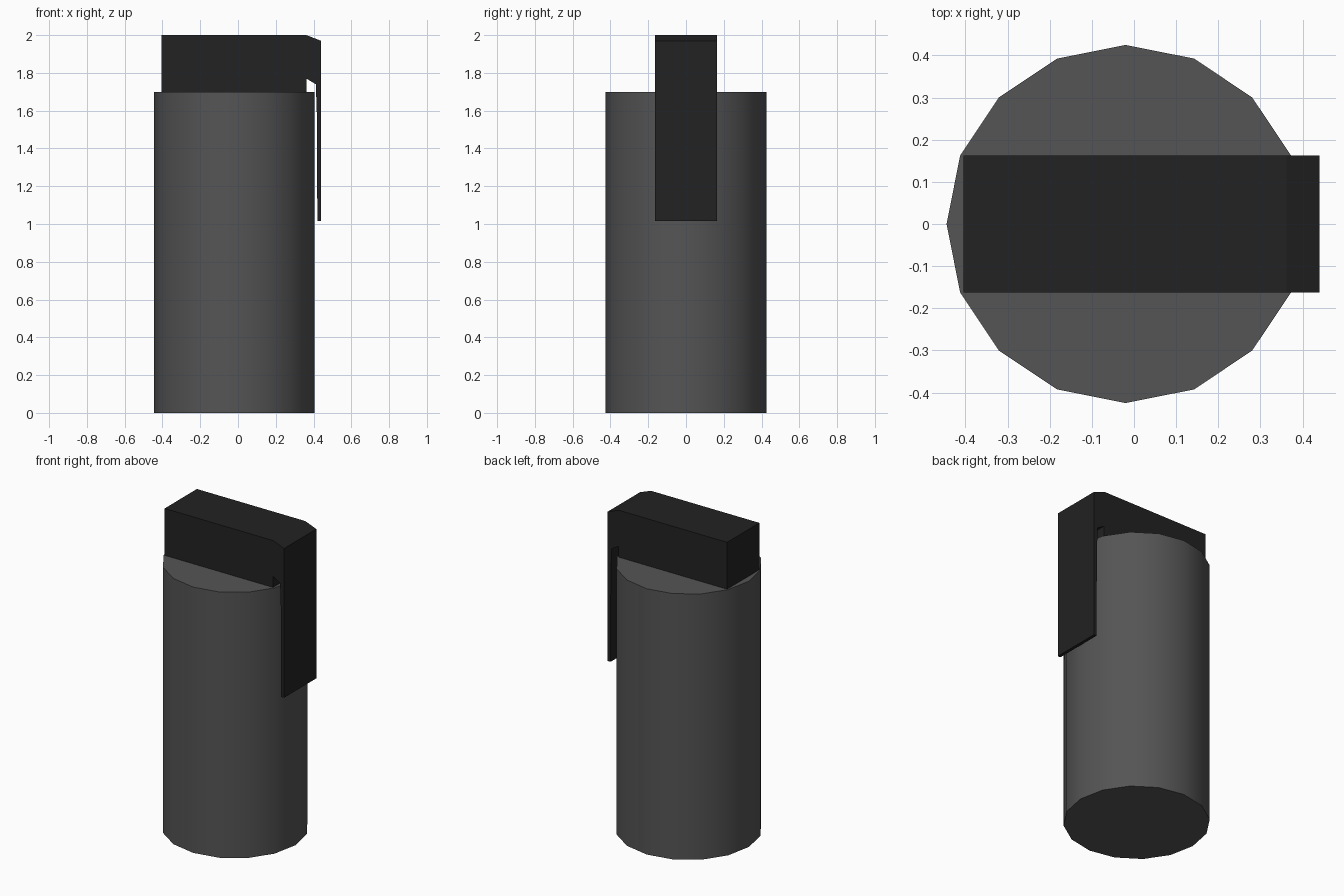
import bpy, bmesh

if "Cube" in bpy.data.objects:
    bpy.data.objects.remove(bpy.data.objects["Cube"])


def material(name, value):
    mat = bpy.data.materials.new(name)
    mat.diffuse_color = (value, value, value, 1)
    mat.use_nodes = True
    mat.node_tree.nodes["Principled BSDF"].inputs["Base Color"].default_value = mat.diffuse_color
    return mat


def extrude_profile(name, profile, half_width, mat):
    """Extrude an x-z outline symmetrically along y."""
    bm = bmesh.new()
    face = bm.faces.new([bm.verts.new((x, -half_width, z)) for x, z in profile])
    ext = bmesh.ops.extrude_face_region(bm, geom=[face], use_keep_orig=True)
    verts = [g for g in ext["geom"] if isinstance(g, bmesh.types.BMVert)]
    bmesh.ops.translate(bm, verts=verts, vec=(0, 2 * half_width, 0))
    bmesh.ops.recalc_face_normals(bm, faces=bm.faces)
    mesh = bpy.data.meshes.new(name)
    bm.to_mesh(mesh)
    bm.free()
    mesh.materials.append(mat)
    obj = bpy.data.objects.new(name, mesh)
    bpy.context.collection.objects.link(obj)
    return obj


body_grey = material("body_grey", 0.09)
lever_black = material("lever_black", 0.016)

# Sixteen-sided canister
bpy.ops.mesh.primitive_cylinder_add(vertices=16, radius=0.425, depth=1.7,
                                    location=(-0.02, 0, 0.85))
canister = bpy.context.object
canister.name = "canister"
canister.data.materials.append(body_grey)
bpy.ops.object.shade_smooth_by_angle()

# Head block with sloped shoulder and thin lever hanging down the side
extrude_profile("head_and_lever", [
    (-0.405, 1.70), (0.362, 1.70), (0.362, 1.77), (0.412, 1.74),
    (0.418, 1.56), (0.42, 1.015), (0.44, 1.015), (0.44, 1.97),
    (0.362, 2.0), (-0.405, 2.0),
], 0.163, lever_black)
